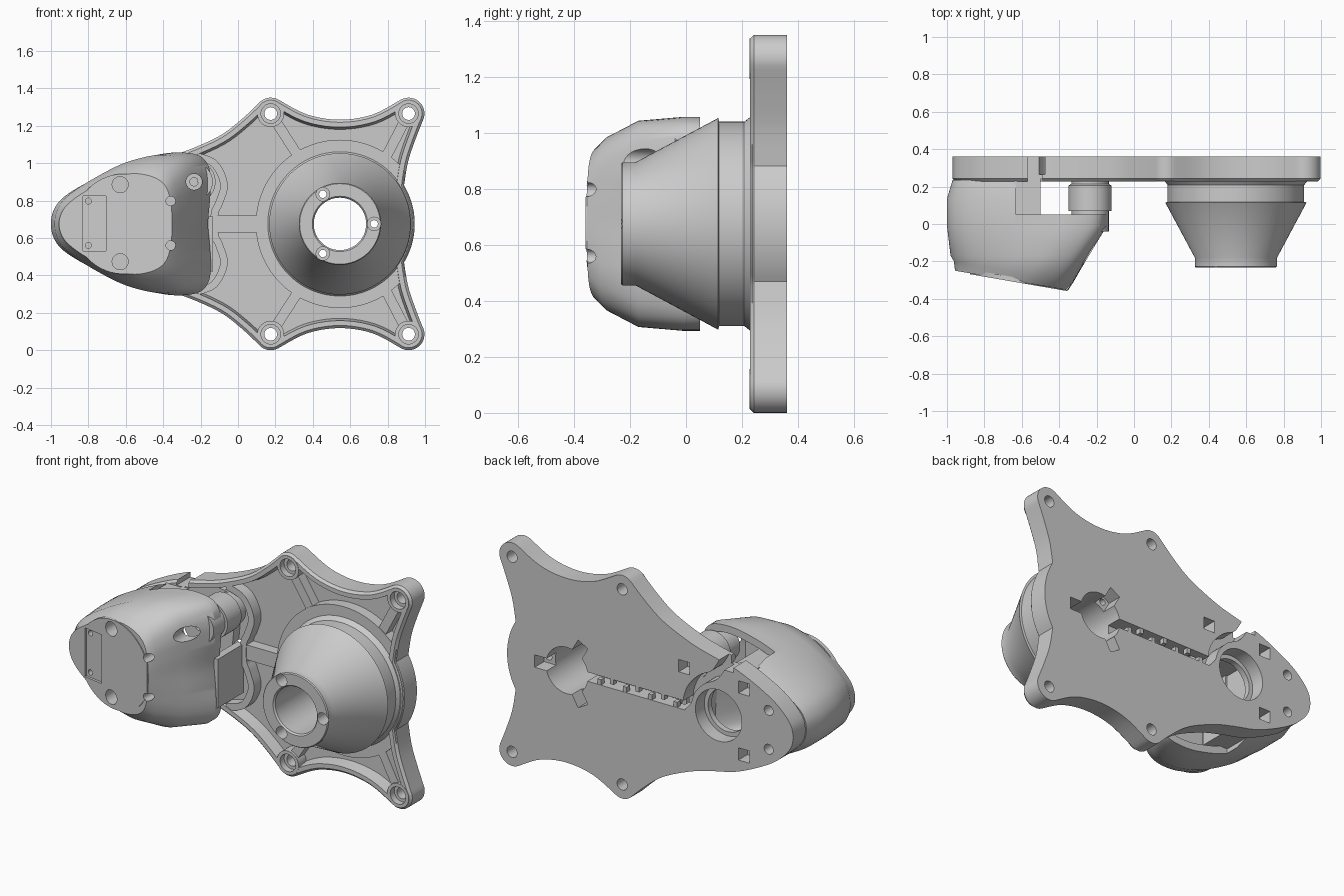
import bpy, bmesh
from math import cos, sin, pi, radians
from mathutils import Vector

if "Cube" in bpy.data.objects:
    bpy.data.objects.remove(bpy.data.objects["Cube"])

ZC = 0.675                 # height of the symmetry plane
HUB = (0.545, ZC)
MOTOR = (-0.47, ZC)


# ---------- helpers: outlines are lists of (x, z), depth runs along y ----------
def loft(name, rings, closed=False):
    """Skin a list of (outline, depth); depth is a number or a function of x."""
    bm = bmesh.new()
    loops = []
    for pts, y in rings:
        depth = y if callable(y) else (lambda x, v=y: v)
        loops.append([bm.verts.new((x, depth(x), z)) for x, z in pts])
    n = len(loops[0])
    pairs = list(zip(loops, loops[1:])) + ([(loops[-1], loops[0])] if closed else [])
    for a, b in pairs:
        for i in range(n):
            j = (i + 1) % n
            bm.faces.new((a[i], a[j], b[j], b[i]))
    if not closed:
        bm.faces.new(loops[0])
        bm.faces.new(loops[-1])
    bmesh.ops.recalc_face_normals(bm, faces=bm.faces)
    mesh = bpy.data.meshes.new(name)
    bm.to_mesh(mesh)
    bm.free()
    obj = bpy.data.objects.new(name, mesh)
    bpy.context.collection.objects.link(obj)
    return obj


def arc(c, r, a0, a1, n):
    angles = [radians(a0 + (a1 - a0) * i / n) for i in range(n + 1)]
    return [(c[0] + r * cos(a), c[1] + r * sin(a)) for a in angles]


def circle(c, r, n=48):
    return arc(c, r, 0, 360, n)[:-1]


def cyl(name, c, r, y0, y1, n=48):
    return prism(name, circle(c, r, n), y0, y1)


def prism(name, pts, y0, y1):
    return loft(name, [(pts, y0), (pts, y1)])


def box(name, x0, x1, z0, z1, y0, y1):
    return prism(name, [(x0, z0), (x1, z0), (x1, z1), (x0, z1)], y0, y1)


def lathe(name, profile, c, n=96):
    return loft(name, [(circle(c, r, n), y) for r, y in profile], closed=True)


def smooth(pts, closed=True, steps=5):
    """Catmull-Rom curve through the points."""
    n, out = len(pts), []
    for i in range(n if closed else n - 1):
        pick = (lambda k: k % n) if closed else (lambda k: min(max(k, 0), n - 1))
        a, b, c, d = (Vector(pts[pick(i + k)]) for k in (-1, 0, 1, 2))
        for s in range(steps):
            t = s / steps
            out.append(tuple(0.5 * (2 * b + (c - a) * t + (2 * a - 5 * b + 4 * c - d) * t * t
                                    + (3 * b - a - 3 * c + d) * t ** 3)))
    return out if closed else out + [tuple(pts[-1])]


def flip(p):
    return (p[0], 2 * ZC - p[1])


def mirrored(half):
    return half + [flip(p) for p in reversed(half[1:-1])]


def inset(pts, d):
    """Move a closed clockwise outline inward by d."""
    out, n = [], len(pts)
    for i, p in enumerate(pts):
        t = (Vector(pts[(i + 1) % n]) - Vector(pts[i - 1])).normalized()
        out.append((p[0] + t.y * d, p[1] - t.x * d))
    return out


def strip(pts, width):
    """Outline of a band following an open path."""
    left, right = [], []
    for i, p in enumerate(pts):
        t = (Vector(pts[min(i + 1, len(pts) - 1)]) - Vector(pts[max(i - 1, 0)])).normalized()
        nrm = Vector((-t.y, t.x)) * width / 2
        left.append(tuple(Vector(p) + nrm))
        right.append(tuple(Vector(p) - nrm))
    return left + right[::-1]


def boolean(obj, tools, op="DIFFERENCE"):
    bpy.context.view_layer.objects.active = obj
    for tool in tools:
        mod = obj.modifiers.new("cut", "BOOLEAN")
        mod.operation, mod.solver, mod.object = op, "EXACT", tool
        bpy.ops.object.modifier_apply(modifier=mod.name)


def lerp(a, b, tx, tz):
    return [(p[0] + (q[0] - p[0]) * tx, p[1] + (q[1] - p[1]) * tz) for p, q in zip(a, b)]


parts, cutters = [], []

# ---------- base plate: star-like outline with raised, chamfered rim ----------
bosses = [(0.175, 1.265), (0.912, 1.265)]
boss_a = arc(bosses[0], 0.085, 128, 62, 8)
boss_b = arc(bosses[1], 0.085, 118, -18, 14)
bulge = arc(HUB, 0.4, 31, 0, 10)
nose = [(-0.97, ZC), (-0.955, 0.74), (-0.9, 0.81), (-0.8, 0.885), (-0.6, 0.98), (-0.42, 1.025),
        (-0.28, 1.065), (-0.1, 1.145), (0.02, 1.235)]
half = smooth(nose + boss_a[:1], False)[:-1] + boss_a[:-1]
half += smooth([boss_a[-1], (0.37, 1.26), (0.545, 1.232), (0.72, 1.26), boss_b[0]], False)[:-1]
half += boss_b[:-1] + smooth([boss_b[-1], (0.95, 1.13), (0.91, 1.01), bulge[0]], False)[:-1] + bulge
outline = mirrored(half)
plate = loft("base_plate", [(outline, 0.36), (outline, 0.242), (inset(outline, 0.014), 0.228),
                            (inset(outline, 0.04), 0.228), (inset(outline, 0.052), 0.3)])
plate_parts = [plate]

# ---------- hub: rim on the plate and hollow cone with front collar ----------
rim = cyl("hub_rim", HUB, 0.45, 0.235, 0.33, 96)
bound = prism("rim_bound", inset(outline, 0.005), 0.1, 0.5)
boolean(rim, [bound], "INTERSECT")
cutters.append(bound)
cone = lathe("hub_cone", [(0.14, -0.222), (0.148, -0.232), (0.215, -0.232), (0.22, -0.226), (0.22, -0.18),
                          (0.378, 0.115), (0.365, 0.118), (0.365, 0.208), (0.388, 0.238),
                          (0.388, 0.355), (0.14, 0.355)], HUB)
plate_parts += [rim, cone]

# ---------- corner bosses, diagonal ribs and cable channel rib ----------
for side, turn in (("upper", lambda p: p), ("lower", flip)):
    for k, (c, end) in enumerate(zip(bosses, [(0.32, 1.04), (0.79, 1.03)])):
        plate_parts.append(cyl(f"{side}_boss_{k}", turn(c), 0.072, 0.226, 0.35))
        plate_parts.append(prism(f"{side}_rib_{k}", strip([turn(c), turn(end)], 0.055), 0.24, 0.33))
plate_parts.append(box("channel_rib", -0.15, 0.12, ZC - 0.045, ZC + 0.045, 0.236, 0.33))

# ---------- motor mount on the plate ----------
quarter = [(-0.24, 1.04), (-0.13, 1.0), (-0.075, 0.89), (-0.1, 0.79), (-0.125, 0.73)]
bend = smooth(quarter + [flip(p) for p in reversed(quarter)], closed=False)
plate_parts.append(prism("motor_rib", strip(bend, 0.04), 0.232, 0.33))

pod_half = [(-1.0, ZC), (-0.985, 0.75), (-0.93, 0.82), (-0.8, 0.9), (-0.6, 0.995), (-0.45, 1.04),
            (-0.33, 1.057), (-0.22, 1.045), (-0.165, 1.0), (-0.145, 0.92), (-0.15, 0.8), (-0.16, ZC)]
cap_half = [(-0.957, ZC), (-0.945, 0.73), (-0.91, 0.78), (-0.83, 0.84), (-0.7, 0.91), (-0.6, 0.94),
            (-0.52, 0.942), (-0.44, 0.92), (-0.39, 0.88), (-0.365, 0.82), (-0.355, 0.75), (-0.352, ZC)]
pod = smooth(mirrored(pod_half))
cap = smooth(mirrored(cap_half))
mid = lerp(pod, cap, 0.45, 0.12)
shoulder = lerp(pod, cap, 0.85, 0.62)
plate_parts.append(prism("motor_mount", inset(pod, 0.045), 0.24, 0.33))

# ---------- holes, nut pockets and cable groove in the plate ----------
tools = [cyl("cut", HUB, 0.14, -0.5, 0.5, 96), cyl("cut", MOTOR, 0.155, 0.275, 0.5),
         cyl("cut", MOTOR, 0.13, 0.1, 0.5)]
for c in bosses + [flip(p) for p in bosses]:
    tools += [cyl("cut", c, 0.034, 0.1, 0.5, 24), cyl("cut", c, 0.052, 0.1, 0.265, 32)]
for k in range(3):
    d = Vector((cos(2 * pi * k / 3), sin(2 * pi * k / 3)))
    h = Vector(HUB)
    tools.append(cyl("cut", h + d * 0.183, 0.036, -0.4, -0.15, 24))
    tools.append(cyl("cut", h + d * 0.183, 0.02, -0.4, 0.3, 16))
    tools.append(prism("cut", strip([tuple(h + d * 0.11), tuple(h + d * 0.215)], 0.075), 0.27, 0.5))
for x, z in [(-0.24, 0.905), (-0.64, 0.883), (-0.64, 0.478)]:
    tools.append(box("cut", x - 0.037, x + 0.037, z - 0.037, z + 0.037, 0.275, 0.5))
for x, z in [(-0.805, 0.795), (-0.805, 0.56)]:
    tools.append(cyl("cut", (x, z), 0.03, 0.26, 0.5, 24))
groove = [(0.43, ZC), (0.1, ZC), (-0.24, ZC)]
groove += smooth([(-0.26, 0.71), (-0.29, 0.79), (-0.36, 0.865), (-0.45, 0.92), (-0.53, 1.06)], False)
tools.append(prism("cut", strip(groove, 0.055), 0.265, 0.5))
tools.append(box("cut", -0.57, -0.49, 0.96, 1.1, 0.1, 0.5))
for obj in plate_parts:
    boolean(obj, tools)
parts += plate_parts
cutters += tools

# cable retaining tabs, alternating along the groove
for k in range(7):
    x, s = 0.33 - 0.085 * k, 1 if k % 2 else -1
    z0, z1 = sorted((ZC + s * 0.03, ZC - s * 0.004))
    parts.append(box(f"cable_tab_{k}", x - 0.012, x + 0.012, z0, z1, 0.325, 0.358))


# ---------- motor housing: lofted shell with a tilted front ----------
def front(x):
    return -0.25 - 0.173 * (x + 0.955)


housing = loft("motor_housing", [(inset(pod, 0.03), 0.235), (pod, 0.135), (pod, -0.01), (mid, -0.17),
                                 (shoulder, lambda x: front(x) + 0.05), (cap, front)])


def clipped(pts):
    return [(max(x, -0.62 + 0.01 * abs(z - ZC)), z) for x, z in pts]


cavity = loft("cavity", [(clipped(inset(pod, 0.045)), 0.3), (clipped(inset(pod, 0.045)), -0.01),
                         (clipped(inset(mid, 0.05)), -0.15)])
gap = box("gap", -0.63, 0.1, 0.1, 1.3, 0.05, 0.4)
boolean(housing, [cavity, gap])

# lid on the tilted front, cut straight on its right side
disc = arc((-0.61, ZC), 0.268, 19, 341, 56)
lid = loft("housing_lid", [(disc, lambda x: front(x) + 0.02), (disc, lambda x: front(x) - 0.005)])
front_cuts = [loft("cut", [([(-0.83, 0.53), (-0.705, 0.53), (-0.705, 0.825), (-0.83, 0.825)],
                            (lambda x, o=o: front(x) + o)) for o in (-0.1, 0.01)])]
holes = [(-0.63, 0.885, 0.043, -0.16), (-0.63, 0.473, 0.043, -0.16), (-0.36, 0.797, 0.025, -0.25),
         (-0.36, 0.56, 0.025, -0.25), (-0.8, 0.797, 0.016, -0.2), (-0.8, 0.56, 0.016, -0.2),
         (-0.235, 0.9, 0.043, -0.045)]
front_cuts += [cyl("cut", (x, z), r, -0.5, y, 24) for x, z, r, y in holes]
boolean(housing, front_cuts)
boolean(lid, front_cuts)
cutters += front_cuts + [cavity, gap]
parts += [housing, lid]

# ---------- spacers between housing and plate ----------
post = lathe("screw_post", [(0.022, -0.04), (0.1, -0.04), (0.1, 0.07), (0.115, 0.07),
                            (0.115, 0.205), (0.1, 0.215), (0.1, 0.27), (0.022, 0.27)], (-0.235, 0.9), 48)
parts += [post, box("side_wall", -0.18, -0.135, 0.42, 0.715, 0.0, 0.25),
          box("upper_spacer", -0.64, -0.5, 0.86, 0.955, 0.0, 0.25),
          box("lower_spacer", -0.64, -0.5, 0.395, 0.49, 0.0, 0.25)]

# ---------- tidy up and shade ----------
for tool in cutters:
    bpy.data.objects.remove(tool)
bpy.ops.object.select_all(action="DESELECT")
for obj in parts:
    obj.select_set(True)
bpy.context.view_layer.objects.active = plate
bpy.ops.object.shade_smooth_by_angle(angle=radians(30))
